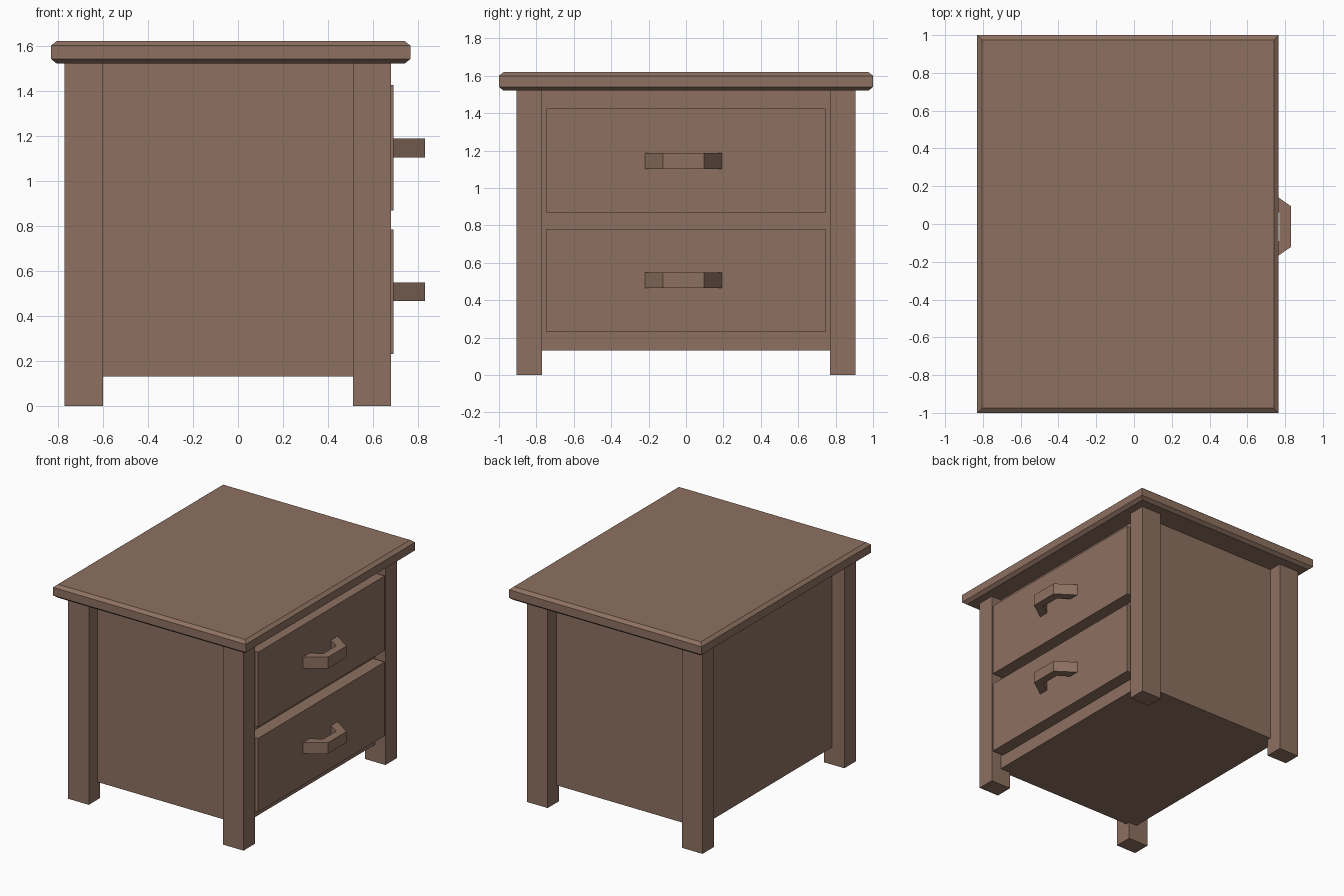
import bpy, bmesh

if "Cube" in bpy.data.objects:
    bpy.data.objects.remove(bpy.data.objects["Cube"])

wood = bpy.data.materials.new("brown_wood")
wood.diffuse_color = (0.27, 0.165, 0.12, 1)
wood.use_nodes = True
wood.node_tree.nodes["Principled BSDF"].inputs["Base Color"].default_value = wood.diffuse_color


def loft(name, rings):
    """Closed solid through rings that have equal point counts."""
    bm = bmesh.new()
    loops = [[bm.verts.new(p) for p in ring] for ring in rings]
    n = len(loops[0])
    bm.faces.new(loops[0])
    bm.faces.new(loops[-1])
    for a, b in zip(loops, loops[1:]):
        for i in range(n):
            j = (i + 1) % n
            bm.faces.new((a[i], a[j], b[j], b[i]))
    bmesh.ops.recalc_face_normals(bm, faces=bm.faces)
    mesh = bpy.data.meshes.new(name)
    bm.to_mesh(mesh)
    bm.free()
    mesh.materials.append(wood)
    obj = bpy.data.objects.new(name, mesh)
    bpy.context.collection.objects.link(obj)
    return obj


def rect(x0, x1, y0, y1, z, inset=0):
    x0, x1, y0, y1 = x0 + inset, x1 - inset, y0 + inset, y1 - inset
    return [(x0, y0, z), (x1, y0, z), (x1, y1, z), (x0, y1, z)]


def box(name, x0, x1, y0, y1, z0, z1):
    return loft(name, [rect(x0, x1, y0, y1, z0), rect(x0, x1, y0, y1, z1)])


# Table top with chamfered upper and lower rims
top = (-0.83, 0.765, -1, 1)
loft("table_top", [rect(*top, 1.52, 0.025), rect(*top, 1.54),
                   rect(*top, 1.60), rect(*top, 1.62, 0.025)])

# Cabinet body, recessed behind the legs
box("cabinet_body", -0.67, 0.595, -0.80, 0.80, 0.13, 1.52)

# Four corner legs
for xn, x0, x1 in (("back", -0.77, -0.60), ("front", 0.51, 0.68)):
    for yn, y0, y1 in (("left", -0.905, -0.77), ("right", 0.77, 0.905)):
        box(f"{xn}_{yn}_leg", x0, x1, y0, y1, 0, 1.52)

# Angled handle outline: outer edge then inner edge
profile = [(0.685, -0.223), (0.83, -0.122), (0.83, 0.095), (0.685, 0.196),
           (0.685, 0.115), (0.77, 0.06), (0.77, -0.09), (0.685, -0.145)]

# Two drawers with their handles
for label, z0, z1, h0, h1 in (("lower", 0.23, 0.782, 0.465, 0.548),
                              ("upper", 0.867, 1.425, 1.102, 1.187)):
    box(f"{label}_drawer", 0.58, 0.69, -0.747, 0.747, z0, z1)
    loft(f"{label}_handle", [[(x, y, h) for x, y in profile] for h in (h0, h1)])
